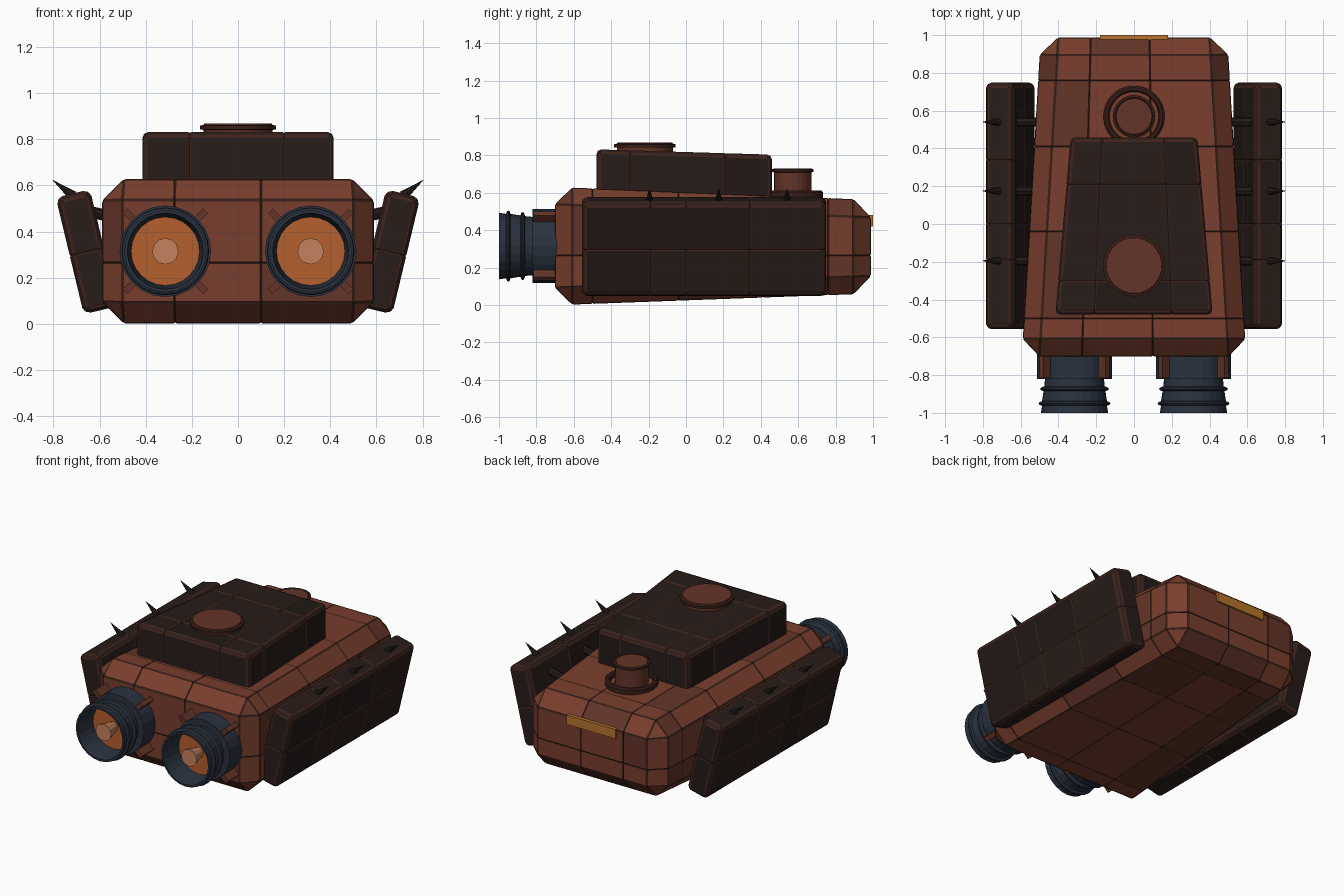
import bpy, bmesh, math, random
from mathutils import Vector, Matrix

if "Cube" in bpy.data.objects:
    bpy.data.objects.remove(bpy.data.objects["Cube"])

random.seed(4)


def material(name, r, g, b):
    m = bpy.data.materials.new(name)
    m.diffuse_color = (r, g, b, 1)
    m.use_nodes = True
    m.node_tree.nodes["Principled BSDF"].inputs["Base Color"].default_value = m.diffuse_color
    return m


RUST = material("rust", 0.19, 0.048, 0.026)
RUST_DARK = material("rust_dark", 0.125, 0.034, 0.021)
SEAM = material("seam", 0.04, 0.013, 0.008)
IRON = material("iron", 0.021, 0.012, 0.010)
IRON_DARK = material("iron_dark", 0.016, 0.010, 0.008)
IRON_SEAM = material("iron_seam", 0.05, 0.017, 0.011)
STEEL = material("steel", 0.023, 0.032, 0.05)
GLOW = material("glow", 0.46, 0.115, 0.026)
CORE = material("core", 0.56, 0.22, 0.11)
GOLD = material("gold", 0.46, 0.17, 0.026)


def finish(name, bm, mats, matrix=Matrix()):
    me = bpy.data.meshes.new(name)
    bm.to_mesh(me)
    bm.free()
    for m in mats:
        me.materials.append(m)
    ob = bpy.data.objects.new(name, me)
    ob.matrix_world = matrix
    bpy.context.collection.objects.link(ob)
    return ob


def panelled(name, near, far, bevel, xs, ys, zs, mats, matrix=Matrix()):
    """Tapered chamfered box split into raised plates; near/far = (y, half width, z low, z high)."""
    bm = bmesh.new()
    bmesh.ops.create_cube(bm, size=2)
    for v in bm.verts:
        y, w, lo, hi = near if v.co.y < 0 else far
        v.co = Vector((w * v.co.x, y, hi if v.co.z > 0 else lo))
    bmesh.ops.bevel(bm, geom=bm.edges[:], offset=bevel, segments=1, affect='EDGES')
    k = (near[1] - far[1]) / near[1] / (far[0] - near[0])
    planes = [((x, near[0], 0), (1, x * k, 0)) for x in xs]
    planes += [((0, y, 0), (0, 1, 0)) for y in ys] + [((0, 0, z), (0, 0, 1)) for z in zs]
    for co, no in planes:
        bmesh.ops.bisect_plane(bm, geom=bm.verts[:] + bm.edges[:] + bm.faces[:],
                               plane_co=co, plane_no=Vector(no).normalized())
    plates = bm.faces[:]
    rim = bmesh.ops.inset_individual(bm, faces=plates, thickness=0.006, depth=0.004,
                                     use_even_offset=True)['faces']
    for f in plates:
        f.material_index = random.choice((0, 0, 1))
    for f in rim:
        f.material_index = 2
    return finish(name, bm, mats, matrix)


def lathe(name, profile, matrix, mat, seg=24):
    """Turn (radius, height) points around local z."""
    bm = bmesh.new()
    vs = [bm.verts.new((r, 0, h)) for r, h in profile]
    es = [bm.edges.new(p) for p in zip(vs, vs[1:])]
    bmesh.ops.spin(bm, geom=vs + es, axis=(0, 0, 1), cent=(0, 0, 0),
                   angle=math.tau, steps=seg, use_duplicate=False)
    bmesh.ops.remove_doubles(bm, verts=bm.verts[:], dist=1e-4)
    bmesh.ops.recalc_face_normals(bm, faces=bm.faces[:])
    return finish(name, bm, [mat], matrix)


def rod(name, p, q, r1, r2, mat, seg=8):
    p, q = Vector(p), Vector(q)
    bm = bmesh.new()
    bmesh.ops.create_cone(bm, cap_ends=True, segments=seg, radius1=r1, radius2=r2, depth=(q - p).length)
    rot = (q - p).to_track_quat('Z', 'Y').to_matrix().to_4x4()
    return finish(name, bm, [mat], Matrix.Translation((p + q) / 2) @ rot)


def box(name, size, matrix, mat):
    bm = bmesh.new()
    bmesh.ops.create_cube(bm, size=1, matrix=Matrix.Diagonal((*size, 1)))
    return finish(name, bm, [mat], matrix)


T = Matrix.Translation

# Hull and raised upper deck
panelled("hull", (-0.697, 0.59, 0.003, 0.627), (0.984, 0.49, 0.065, 0.558), 0.09,
         (-0.275, 0.1), (-0.5, -0.04, 0.41, 0.76), (0.265,), (RUST, RUST_DARK, SEAM))
panelled("upper_deck", (-0.475, 0.412, 0.57, 0.828), (0.455, 0.332, 0.55, 0.80), 0.014,
         (-0.21, 0.2), (-0.3, 0.21), (), (IRON, IRON_DARK, IRON_SEAM))

# Deck hatch with a thin flange
lathe("deck_hatch", [(0, 0.80), (0.15, 0.80), (0.15, 0.843), (0.162, 0.846), (0.162, 0.856),
                     (0.15, 0.859), (0.147, 0.868), (0.135, 0.868), (0, 0.868)],
      T((0, -0.22, 0)), RUST_DARK, 32)
lathe("deck_hatch_ring", [(0.145, 0.84), (0.164, 0.843), (0.164, 0.859), (0.145, 0.864)],
      T((0, -0.22, 0)), SEAM, 32)

# Rear vent post with base ring and cap flange
post = T((0, 0.57, 0))
lathe("vent_post", [(0, 0.55), (0.1, 0.55), (0.1, 0.725), (0, 0.725)], post, RUST_DARK)
lathe("vent_base_ring", [(0.13, 0.56), (0.162, 0.56), (0.162, 0.603), (0.152, 0.612),
                         (0.138, 0.612), (0.13, 0.603), (0.13, 0.56)], post, SEAM, 32)
lathe("vent_cap_flange", [(0.095, 0.708), (0.113, 0.712), (0.113, 0.724), (0.1, 0.73), (0.095, 0.725)],
      post, SEAM)

# Rear light strip
box("rear_strip", (0.36, 0.04, 0.062), T((0, 0.98, 0.45)), GOLD)

for s, side in ((-1, "left"), (1, "right")):
    # Tilted side skirt armour
    skirt = T((s * 0.655, 0, 0.3125)) @ Matrix.Rotation(s * math.radians(13.5), 4, 'Y')
    panelled(side + "_skirt", (-0.553, 0.072, -0.256, 0.256), (0.745, 0.072, -0.256, 0.256), 0.018,
             (), (-0.19, 0.0, 0.34), (0.0,), (IRON, IRON_DARK, IRON_SEAM), skirt)
    for i, y in enumerate((-0.195, 0.175, 0.54)):
        # Spikes on the skirt's upper edge and struts to the hull
        rod(f"{side}_spike_{i}", (s * 0.715, y, 0.555), (s * 0.805, y, 0.625), 0.022, 0.0, IRON_DARK)
        rod(f"{side}_strut_{i}", (s * 0.66, y, 0.49), (s * 0.48, y, 0.45), 0.025, 0.025, IRON_DARK)

    # Engine: collar, ribbed hollow bell, glowing disc and core
    axis = T((s * 0.315, 0, 0.315)) @ Matrix.Rotation(math.pi / 2, 4, 'X')
    lathe(side + "_engine_collar", [(0, 0.64), (0.198, 0.64), (0.198, 0.82), (0.14, 0.82), (0, 0.82)],
          axis, STEEL)
    bell = [(0.154, 0.80), (0.16, 0.86)]
    for h, r in ((0.873, 0.164), (0.95, 0.172)):
        bell += [(r, h - 0.012), (r + 0.014, h - 0.007), (r + 0.018, h), (r + 0.014, h + 0.007), (r, h + 0.012)]
    bell += [(0.178, 1.0), (0.165, 1.0), (0.146, 0.84)]
    lathe(side + "_engine_bell", bell, axis, STEEL)
    lathe(side + "_engine_glow", [(0.15, 0.835), (0.15, 0.86), (0, 0.86)], axis, GLOW)
    lathe(side + "_engine_core", [(0.03, 0.85), (0.057, 0.965), (0, 0.965)], axis, CORE, 12)
    for i in range(4):
        turn = Matrix.Rotation(math.pi / 4 + i * math.pi / 2, 4, 'Z')
        box(f"{side}_engine_clamp_{i}", (0.07, 0.03, 0.13), axis @ turn @ T((0.212, 0, 0.75)), RUST_DARK)
